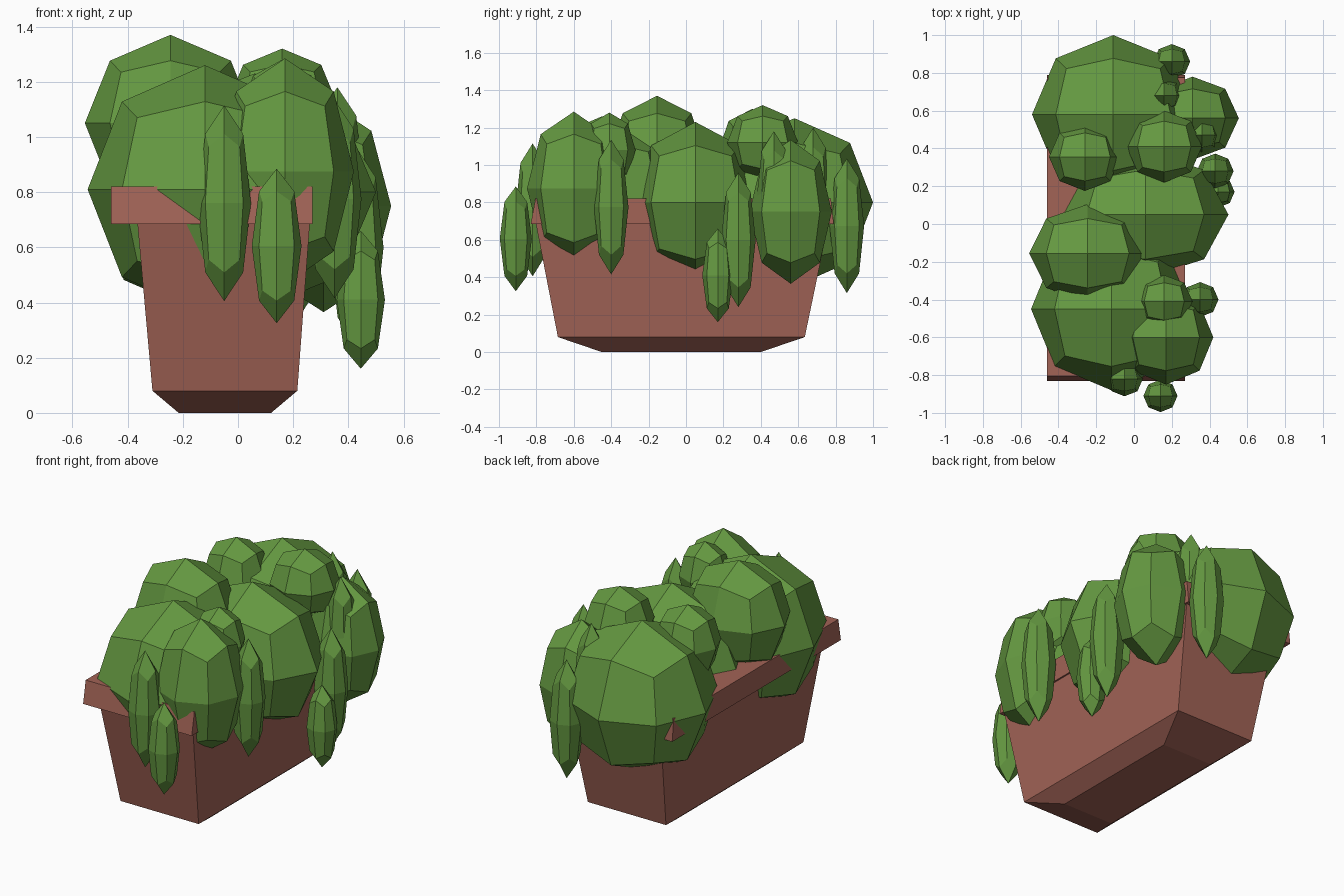
import bpy
import bmesh
from mathutils import Vector

old = bpy.data.objects.get("Cube")
if old:
    bpy.data.objects.remove(old, do_unlink=True)


def make_material(name, rgb):
    mat = bpy.data.materials.new(name)
    mat.use_nodes = True
    mat.diffuse_color = (*rgb, 1)
    mat.node_tree.nodes["Principled BSDF"].inputs["Base Color"].default_value = (*rgb, 1)
    return mat


def finish(name, bm, mat):
    bmesh.ops.recalc_face_normals(bm, faces=bm.faces)
    mesh = bpy.data.meshes.new(name)
    bm.to_mesh(mesh)
    bm.free()
    mesh.materials.append(mat)
    obj = bpy.data.objects.new(name, mesh)
    bpy.context.collection.objects.link(obj)
    return obj


def loft(name, rings, mat):
    """Stack rectangles given as (z, x0, x1, y0, y1) and skin them."""
    bm = bmesh.new()
    loops = []
    for z, x0, x1, y0, y1 in rings:
        corners = ((x0, y0), (x1, y0), (x1, y1), (x0, y1))
        loops.append([bm.verts.new((x, y, z)) for x, y in corners])
    for low, high in zip(loops, loops[1:]):
        for i in range(4):
            j = (i + 1) % 4
            bm.faces.new((low[i], low[j], high[j], high[i]))
    bm.faces.new(loops[0])
    bm.faces.new(loops[-1])
    return finish(name, bm, mat)


def leaf_blob(name, centre, radii):
    """Flat-shaded ball made from a cube with four quads per side."""
    bm = bmesh.new()
    bmesh.ops.create_cube(bm, size=2)
    bmesh.ops.subdivide_edges(bm, edges=bm.edges[:], cuts=1, use_grid_fill=True)
    for v in bm.verts:
        v.co = v.co.normalized() * Vector(radii) + Vector(centre)
    return finish(name, bm, leaf)


clay = make_material("terracotta", (0.36, 0.125, 0.093))
leaf = make_material("leaf green", (0.13, 0.32, 0.053))

# Planter: chamfered foot, flaring walls and a rim overhanging one side
loft("planter_box", [(0, -0.215, 0.12, -0.45, 0.40),
                     (0.08, -0.31, 0.215, -0.685, 0.635),
                     (0.75, -0.37, 0.265, -0.815, 0.775)], clay)
loft("planter_rim", [(0.685, -0.46, 0.27, -0.83, 0.79),
                     (0.82, -0.46, 0.27, -0.805, 0.775)], clay)

# Large bushes filling the planter
bushes = {
    "front": ((-0.12, -0.45, 0.81), (0.425, 0.43, 0.45)),
    "middle": ((0.06, 0.05, 0.80), (0.44, 0.335, 0.43)),
    "back": ((-0.11, 0.58, 0.80), (0.43, 0.42, 0.45)),
    "high": ((-0.245, -0.155, 1.05), (0.31, 0.26, 0.32)),
    "front_side": ((0.17, -0.60, 0.875), (0.25, 0.25, 0.41)),
    "back_side": ((0.31, 0.56, 0.75), (0.245, 0.22, 0.385)),
}
for name, (centre, radii) in bushes.items():
    leaf_blob("bush_" + name, centre, radii)

# Small tufts on top
tufts = [
    ((0.16, 0.41, 1.12), (0.20, 0.19, 0.20)),
    ((-0.26, 0.355, 1.08), (0.19, 0.18, 0.22)),
    ((0.16, -0.41, 1.08), (0.15, 0.14, 0.20)),
]
for i, (centre, radii) in enumerate(tufts):
    leaf_blob(f"tuft_{i + 1}", centre, radii)

# Slender trailing leaves: centre and half height
trails = [
    ((-0.05, -0.82, 0.76), 0.355),
    ((0.14, -0.91, 0.605), 0.28),
    ((0.35, -0.40, 0.775), 0.36),
    ((0.445, 0.17, 0.41), 0.25),
    ((0.43, 0.28, 0.60), 0.36),
    ((0.36, 0.47, 0.83), 0.35),
    ((0.16, 0.68, 0.84), 0.36),
    ((0.20, 0.86, 0.675), 0.36),
]
for i, (centre, half) in enumerate(trails):
    width = 0.065 + 0.09 * half
    leaf_blob(f"trailing_leaf_{i + 1}", centre, (width, width * 0.95, half))
